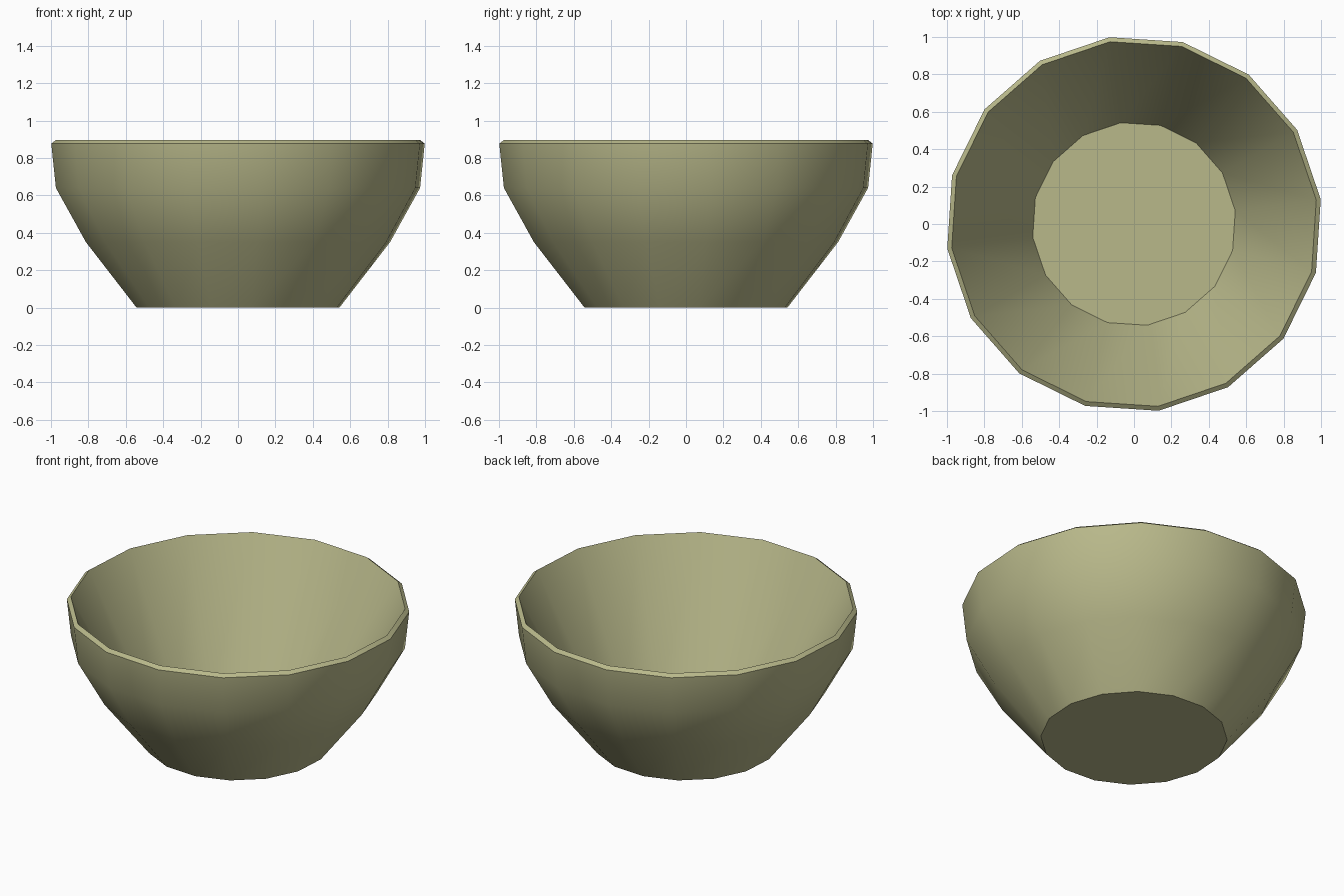
import bpy, bmesh
from math import cos, sin, radians, tau

if "Cube" in bpy.data.objects:
    bpy.data.objects.remove(bpy.data.objects["Cube"])

SIDES = 16
TWIST = radians(7.5)

# Bowl profile (radius, height): outer foot up to rim, then a straight inner wall to the floor
PROFILE = [
    (0.547, 0.0), (0.82, 0.35), (0.982, 0.64), (1.007, 0.877),
    (0.983, 0.895), (0.546, 0.05),
]

bm = bmesh.new()
rings = []
for r, z in PROFILE:
    rings.append([bm.verts.new((r * cos(TWIST + tau * i / SIDES),
                                r * sin(TWIST + tau * i / SIDES), z))
                  for i in range(SIDES)])

# Walls and rim
for a, b in zip(rings, rings[1:]):
    for i in range(SIDES):
        j = (i + 1) % SIDES
        bm.faces.new((a[i], a[j], b[j], b[i]))

# Underside and inner floor
bm.faces.new(rings[0][::-1])
bm.faces.new(rings[-1])
bmesh.ops.recalc_face_normals(bm, faces=bm.faces)

mesh = bpy.data.meshes.new("bowl")
bm.to_mesh(mesh)
bm.free()
bowl = bpy.data.objects.new("bowl", mesh)
bpy.context.collection.objects.link(bowl)

# Smooth walls with crisp rim and foot
bpy.context.view_layer.objects.active = bowl
bowl.select_set(True)
bpy.ops.object.shade_smooth_by_angle(angle=radians(40))

# Olive glaze
glaze = bpy.data.materials.new("olive_glaze")
glaze.diffuse_color = (0.48, 0.48, 0.255, 1)
glaze.use_nodes = True
glaze.node_tree.nodes["Principled BSDF"].inputs["Base Color"].default_value = glaze.diffuse_color
mesh.materials.append(glaze)
